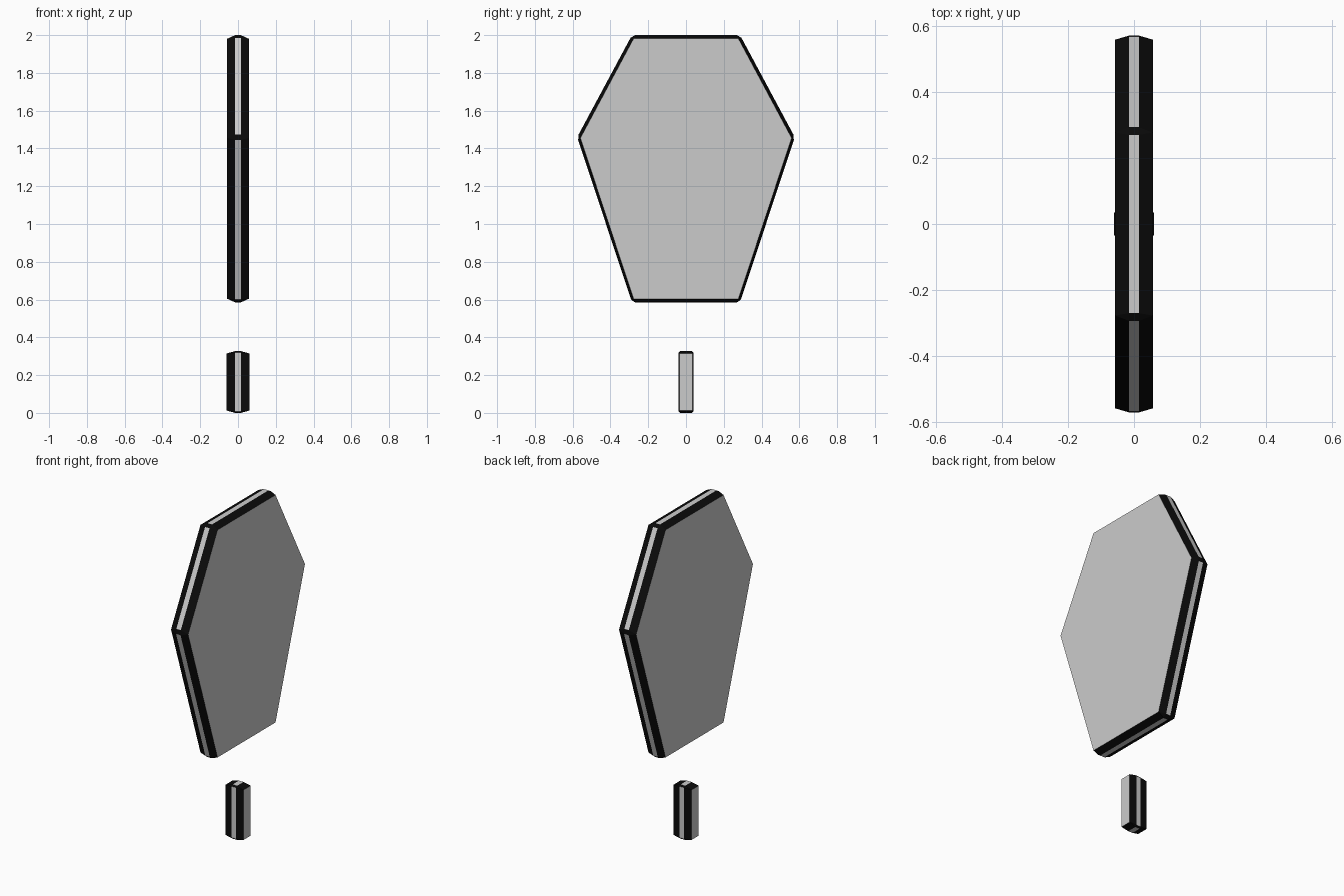
import bpy, bmesh
from mathutils import Vector

if "Cube" in bpy.data.objects:
    bpy.data.objects.remove(bpy.data.objects["Cube"])

black = bpy.data.materials.new("black_trim")
black.diffuse_color = (0.003, 0.003, 0.003, 1)
black.use_nodes = True
black.node_tree.nodes["Principled BSDF"].inputs["Base Color"].default_value = black.diffuse_color
grey = bpy.data.materials.new("grey_face")
grey.diffuse_color = (0.8, 0.8, 0.8, 1)
grey.use_nodes = True
grey.node_tree.nodes["Principled BSDF"].inputs["Base Color"].default_value = grey.diffuse_color


def bevelled_slab(name, outline, inset, half, strip, cut):
    """Slab along x from a (y, z) outline: grey faces and rim strip, black bevels."""
    pts = [Vector(p) for p in outline]
    n = len(pts)
    zs = [p.y for p in pts]
    mid = (min(zs) + max(zs)) / 2
    bm = bmesh.new()
    caps, rims = [], []
    for s in (-1, 1):
        # Sharp-cornered face, smaller than the rim
        caps.append([bm.verts.new((s * half, p.x * inset[0],
                                   mid + (p.y - mid) * inset[1])) for p in pts])
        # Rim with clipped corners: two points per corner
        rim = []
        for i, p in enumerate(pts):
            for q in (pts[i - 1], pts[(i + 1) % n]):
                v = p + (q - p).normalized() * cut
                rim.append(bm.verts.new((s * strip, v.x, v.y)))
        rims.append(rim)

    def face(verts, mat):
        bm.faces.new(verts).material_index = mat

    for cap, rim in zip(caps, rims):
        face(cap, 0)
        for i in range(n):
            j = (i + 1) % n
            face((cap[i], rim[2 * i], rim[2 * i + 1]), 1)
            face((cap[i], rim[2 * i + 1], rim[2 * j], cap[j]), 1)
    for k in range(2 * n):
        m = (k + 1) % (2 * n)
        face((rims[0][k], rims[0][m], rims[1][m], rims[1][k]), 0 if k % 2 else 1)

    bmesh.ops.recalc_face_normals(bm, faces=bm.faces)
    me = bpy.data.meshes.new(name)
    bm.to_mesh(me)
    bm.free()
    me.materials.append(grey)
    me.materials.append(black)
    bpy.context.collection.objects.link(bpy.data.objects.new(name, me))


# Large six-sided plate
bevelled_slab("upper_plate",
              [(-0.286, 2.0), (-0.576, 1.46), (-0.286, 0.585),
               (0.286, 0.585), (0.576, 1.46), (0.286, 2.0)],
              (0.97, 0.973), 0.057, 0.015, 0.016)

# Small bar below it
bevelled_slab("lower_bar",
              [(-0.039, 0.327), (-0.039, 0.0), (0.039, 0.0), (0.039, 0.327)],
              (0.9, 0.925), 0.06, 0.015, 0.008)
